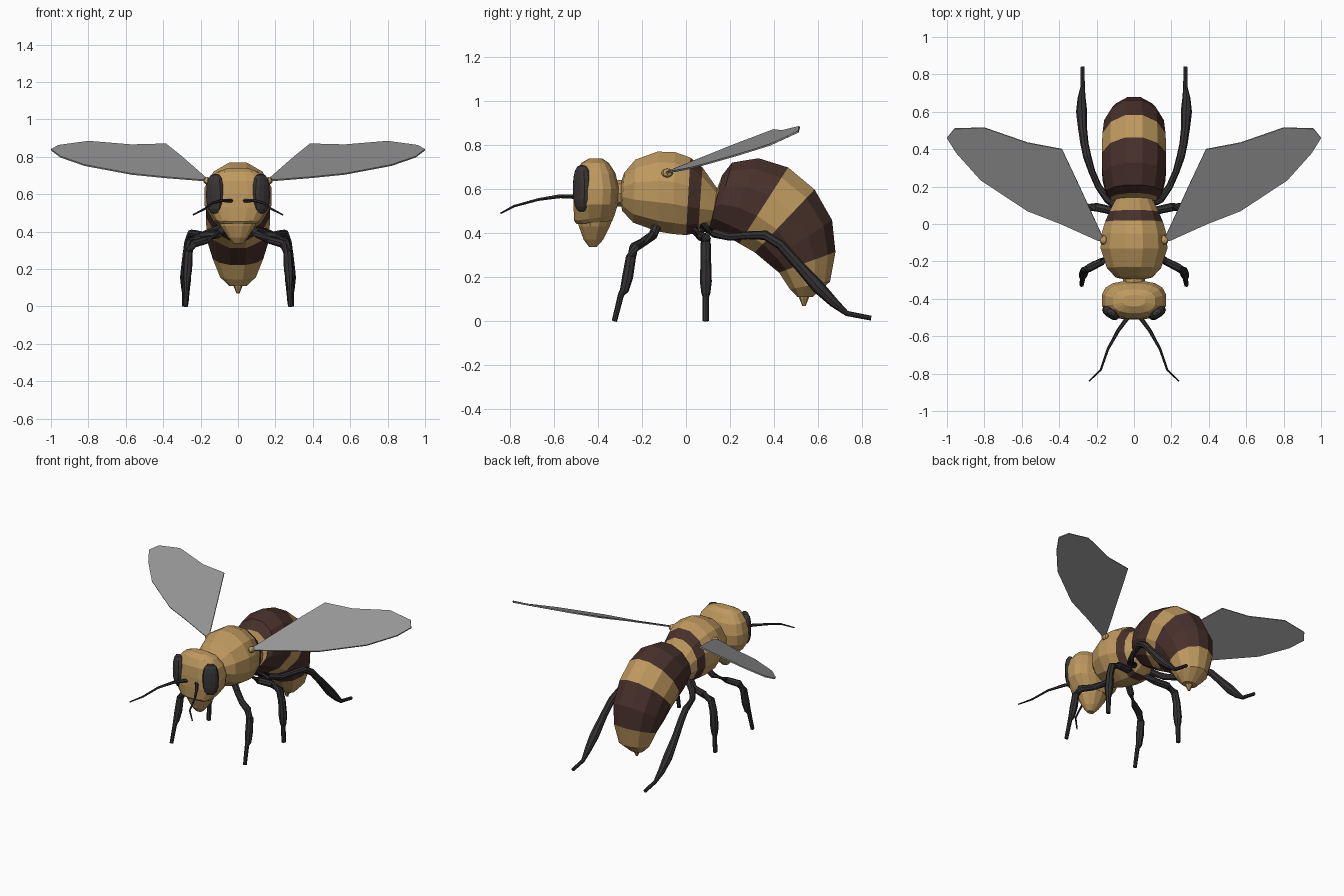
import bpy, bmesh, math
from mathutils import Vector as V


def material(name, r, g, b):
    m = bpy.data.materials.new(name)
    m.diffuse_color = (r, g, b, 1)
    return m


AMBER = material("amber", 0.52, 0.32, 0.115)
BROWN = material("dark_brown", 0.065, 0.030, 0.024)
BLACK = material("leg_black", 0.034, 0.030, 0.031)
EYE = material("eye_charcoal", 0.042, 0.036, 0.037)
WING = material("wing_grey", 0.31, 0.31, 0.31)


def finish(name, bm, mats, smooth=False):
    bmesh.ops.recalc_face_normals(bm, faces=bm.faces)
    me = bpy.data.meshes.new(name)
    bm.to_mesh(me)
    bm.free()
    for m in mats:
        me.materials.append(m)
    ob = bpy.data.objects.new(name, me)
    bpy.context.collection.objects.link(ob)
    return ob


def skin(name, rings, mats, dark=()):
    """Join rings of points into a closed body; dark lists the banded spans."""
    bm = bmesh.new()
    loops = [[bm.verts.new(p) for p in ring] for ring in rings]
    n = len(loops[0])
    for i, (a, b) in enumerate(zip(loops, loops[1:])):
        for k in range(n):
            f = bm.faces.new((a[k], a[(k + 1) % n], b[(k + 1) % n], b[k]))
            f.material_index = 1 if i in dark else 0
    bm.faces.new(loops[0])
    bm.faces.new(loops[-1])
    return finish(name, bm, mats)


def spow(t, p):
    return math.copysign(abs(t) ** p, t)


def body(name, sections, sides=12, power=1.0, dark=()):
    """Sections: y, z of one edge, y, z of the opposite edge, half width."""
    rings = []
    for y1, z1, y2, z2, w in sections:
        a, b = V((0, y1, z1)), V((0, y2, z2))
        mid, half = (a + b) / 2, (a - b) / 2
        ring = []
        for k in range(sides):
            t = math.tau * (k + 0.5) / sides
            ring.append(mid + V((w * spow(math.cos(t), power), 0, 0))
                        + half * spow(math.sin(t), power) * 1.02)
        rings.append(ring)
    return skin(name, rings, [AMBER, BROWN], dark)


def tube(name, pts, mat, sides=8):
    """Points: x, y, z, radius."""
    P = [V(p[:3]) for p in pts]
    rings = []
    for i, p in enumerate(P):
        d = (P[min(i + 1, len(P) - 1)] - P[max(i - 1, 0)]).normalized()
        side = V((1, 0, 0)) if abs(d.x) < 0.75 else V((0, 1, 0))
        u = (side - d * side.dot(d)).normalized()
        v = d.cross(u)
        rings.append([p + pts[i][3] * (u * math.cos(math.tau * k / sides)
                      + v * math.sin(math.tau * k / sides)) for k in range(sides)])
    return skin(name, rings, [mat])


def ball(name, loc, size, mat, turn=0.0, seg=12, power=1.0):
    bm = bmesh.new()
    bmesh.ops.create_uvsphere(bm, u_segments=seg, v_segments=8, radius=1)
    for v in bm.verts:
        v.co = V([spow(c, power) * s for c, s in zip(v.co, size)])
    ob = finish(name, bm, [mat])
    ob.location = loc
    ob.rotation_euler.z = turn
    return ob


# Thorax with one dark band
body("thorax", [
    (-0.295, 0.63, -0.295, 0.53, 0.06), (-0.28, 0.675, -0.29, 0.50, 0.10),
    (-0.23, 0.735, -0.24, 0.445, 0.15), (-0.13, 0.772, -0.13, 0.405, 0.185),
    (-0.05, 0.770, -0.06, 0.393, 0.18), (0.02, 0.745, 0.00, 0.388, 0.16),
    (0.075, 0.70, 0.055, 0.40, 0.135), (0.13, 0.62, 0.115, 0.435, 0.105),
    (0.16, 0.58, 0.14, 0.46, 0.09)], dark=(5,))

# Curved, banded abdomen
body("abdomen", [
    (0.14, 0.60, 0.12, 0.45, 0.10), (0.165, 0.665, 0.11, 0.435, 0.13),
    (0.21, 0.722, 0.125, 0.42, 0.155), (0.33, 0.742, 0.18, 0.385, 0.175),
    (0.465, 0.70, 0.24, 0.35, 0.178), (0.585, 0.60, 0.31, 0.31, 0.175),
    (0.665, 0.46, 0.37, 0.26, 0.165), (0.68, 0.315, 0.42, 0.22, 0.14),
    (0.655, 0.18, 0.47, 0.145, 0.10), (0.575, 0.11, 0.505, 0.11, 0.05)],
    dark=(1, 2, 3, 5, 6))
tube("stinger", [(0, 0.535, 0.13, 0.03), (0, 0.535, 0.105, 0.022),
                 (0, 0.535, 0.07, 0.008)], AMBER)
tube("neck", [(0, -0.34, 0.58, 0.06), (0, -0.28, 0.58, 0.06)], AMBER)

# Head and muzzle
body("head", [
    (-0.44, 0.738, -0.38, 0.738, 0.06), (-0.475, 0.718, -0.35, 0.718, 0.115),
    (-0.50, 0.67, -0.32, 0.67, 0.155), (-0.508, 0.60, -0.305, 0.60, 0.174),
    (-0.51, 0.53, -0.31, 0.53, 0.168), (-0.507, 0.455, -0.325, 0.48, 0.125),
    (-0.495, 0.44, -0.335, 0.455, 0.105)], sides=16, power=0.75)
body("muzzle", [
    (-0.495, 0.47, -0.325, 0.48, 0.11), (-0.487, 0.43, -0.345, 0.43, 0.095),
    (-0.465, 0.37, -0.375, 0.37, 0.055), (-0.44, 0.337, -0.405, 0.337, 0.025)])

for s, tag in ((1, "left"), (-1, "right")):
    # Eyes wrapped on the front corners of the head
    ball("eye_" + tag, (s * 0.122, -0.472, 0.602), (0.052, 0.032, 0.108), EYE,
         turn=s * 0.60, power=0.8)
    # Antennae
    tube("antenna_" + tag, [(s * x, y, z, r) for x, y, z, r in (
        (0.03, -0.495, 0.565, 0.012), (0.085, -0.57, 0.567, 0.010),
        (0.14, -0.67, 0.552, 0.007), (0.178, -0.78, 0.522, 0.006),
        (0.24, -0.84, 0.49, 0.004))], BLACK, 6)
    # Legs
    legs = {
        "front_leg": (
            (0.06, -0.13, 0.44, 0.022), (0.10, -0.15, 0.39, 0.021),
            (0.17, -0.20, 0.355, 0.020), (0.24, -0.235, 0.335, 0.023),
            (0.265, -0.25, 0.29, 0.023), (0.27, -0.265, 0.20, 0.025),
            (0.275, -0.28, 0.14, 0.020), (0.275, -0.295, 0.12, 0.014),
            (0.28, -0.325, 0.0, 0.012)),
        "middle_leg": (
            (0.05, 0.03, 0.43, 0.022), (0.11, 0.07, 0.385, 0.022),
            (0.20, 0.09, 0.375, 0.023), (0.255, 0.09, 0.35, 0.024),
            (0.272, 0.09, 0.28, 0.024), (0.28, 0.09, 0.18, 0.027),
            (0.282, 0.09, 0.13, 0.021), (0.283, 0.09, 0.11, 0.015),
            (0.285, 0.09, 0.0, 0.014)),
        "hind_leg": (
            (0.07, 0.08, 0.43, 0.022), (0.14, 0.13, 0.40, 0.022),
            (0.19, 0.20, 0.383, 0.018), (0.225, 0.28, 0.39, 0.018),
            (0.25, 0.36, 0.39, 0.022), (0.265, 0.43, 0.345, 0.022),
            (0.275, 0.51, 0.255, 0.024), (0.28, 0.60, 0.155, 0.030),
            (0.28, 0.67, 0.085, 0.022), (0.275, 0.73, 0.035, 0.012),
            (0.275, 0.84, 0.014, 0.011)),
    }
    for name, pts in legs.items():
        tube(f"{name}_{tag}", [(s * x, y, z, r) for x, y, z, r in pts], BLACK)
    # Wing joint and thin wing blade
    ball("wing_joint_" + tag, (s * 0.163, -0.085, 0.672), (0.022, 0.026, 0.020),
         AMBER, seg=8)
    outline = [
        (0.16, -0.085, 0.677), (0.30, 0.22, 0.80), (0.385, 0.40, 0.868),
        (0.57, 0.435, 0.863), (0.80, 0.515, 0.882), (0.96, 0.51, 0.86),
        (1.0, 0.46, 0.838), (0.95, 0.38, 0.80), (0.82, 0.235, 0.755),
        (0.57, 0.07, 0.708), (0.39, 0.0, 0.69), (0.19, -0.09, 0.674)]
    off = V((0, -0.0018, 0.0036))
    skin("wing_" + tag, [[V((s * x, y, z)) + off * k for x, y, z in outline]
                         for k in (-1, 1)], [WING])
